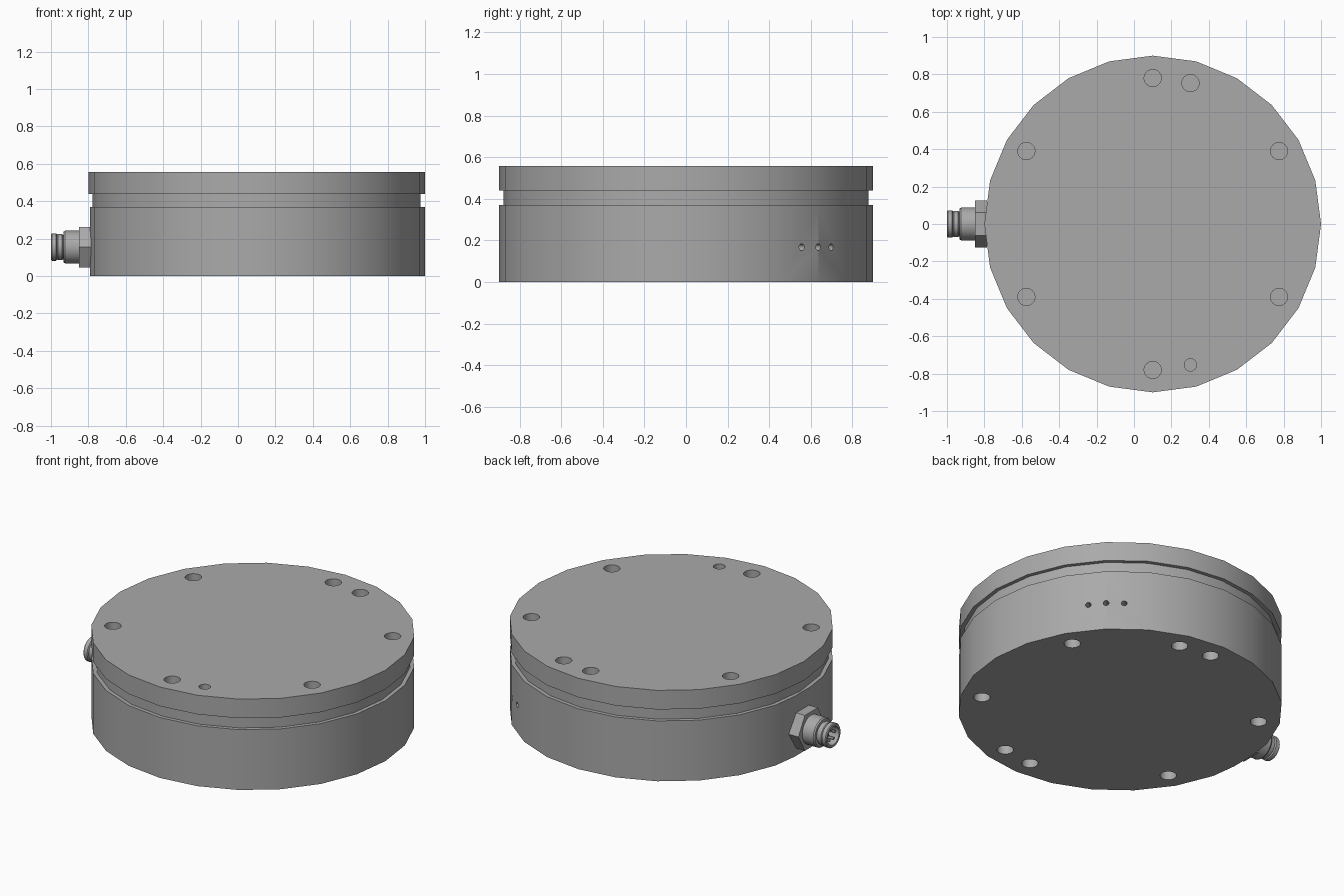
import bpy, bmesh, math
from mathutils import Matrix, Vector

if "Cube" in bpy.data.objects:
    bpy.data.objects.remove(bpy.data.objects["Cube"])

CX = 0.1          # housing axis
PLUG_Z = 0.155    # connector axis height


def material(name, v):
    m = bpy.data.materials.new(name)
    m.diffuse_color = (v, v, v, 1)
    m.use_nodes = True
    m.node_tree.nodes["Principled BSDF"].inputs["Base Color"].default_value = m.diffuse_color
    return m


steel = material("steel grey", 0.40)


def add_object(name, bm, mat=steel):
    bmesh.ops.recalc_face_normals(bm, faces=bm.faces)
    me = bpy.data.meshes.new(name)
    bm.to_mesh(me)
    bm.free()
    ob = bpy.data.objects.new(name, me)
    bpy.context.collection.objects.link(ob)
    if mat:
        me.materials.append(mat)
    return ob


def smooth(ob):
    bpy.ops.object.select_all(action='DESELECT')
    bpy.context.view_layer.objects.active = ob
    ob.select_set(True)
    bpy.ops.object.shade_smooth_by_angle(angle=math.radians(30))


def lathe(profile, sides, matrix):
    """Turn (radius, height) points into a capped solid."""
    bm = bmesh.new()
    rings = []
    for r, h in profile:
        rings.append([bm.verts.new(matrix @ Vector((
            r * math.cos(2 * math.pi * i / sides),
            r * math.sin(2 * math.pi * i / sides), h))) for i in range(sides)])
    for a, b in zip(rings, rings[1:]):
        for i in range(sides):
            j = (i + 1) % sides
            bm.faces.new((a[i], a[j], b[j], b[i]))
    bm.faces.new(rings[0])
    bm.faces.new(rings[-1])
    return bm


def cylinder(bm, radius, depth, matrix, sides=24):
    bmesh.ops.create_cone(bm, cap_ends=True, segments=sides, radius1=radius,
                          radius2=radius, depth=depth, matrix=matrix)


def cut(ob, bm):
    cutter = add_object("cutter", bm, None)
    cutter.hide_render = True
    mod = ob.modifiers.new("cut", 'BOOLEAN')
    mod.operation, mod.solver, mod.object = 'DIFFERENCE', 'EXACT', cutter
    bpy.context.view_layer.objects.active = ob
    bpy.ops.object.modifier_apply(modifier=mod.name)
    bpy.data.objects.remove(cutter)


# Housing: base drum, groove and cover in one turned profile
housing = add_object("housing", lathe(
    [(0.9, 0), (0.9, 0.37), (0.877, 0.37), (0.877, 0.44), (0.9, 0.44), (0.9, 0.557)],
    24, Matrix.Translation((CX, 0, 0))))

holes = bmesh.new()
# Six bolt holes and two dowel holes, blind from the top and from the bottom
spots = [(30 + 60 * i, 0.046, 0.046) for i in range(6)]
spots += [(75, 0.046, 0.046), (-75, 0.033, 0.046)]
for deg, r_top, r_bottom in spots:
    a = math.radians(deg)
    x, y = CX + 0.78 * math.cos(a), 0.78 * math.sin(a)
    cylinder(holes, r_top, 0.3, Matrix.Translation((x, y, 0.557)))
    cylinder(holes, r_bottom, 0.3, Matrix.Translation((x, y, 0)))
# Three small side holes
out = Vector((1, 1, 0)).normalized()
side = Vector((-1, 1, 0)).normalized()
turn = out.to_track_quat('Z', 'Y').to_matrix().to_4x4()
for k in (-1, 0, 1):
    p = Vector((CX, 0, 0.167)) + out * 0.9 + side * 0.1 * k
    cylinder(holes, 0.016, 0.16, Matrix.Translation(p) @ turn, 16)
# Flat seat for the connector on the base drum
bmesh.ops.create_cube(holes, size=1, matrix=Matrix.Translation((-0.84, 0, 0.16))
                      @ Matrix.Diagonal((0.1, 0.6, 0.42, 1)))
cut(housing, holes)
smooth(housing)

# Connector parts share an axis that points towards -x
axis = Matrix.Translation((0, 0, PLUG_Z)) @ Matrix.Rotation(-math.pi / 2, 4, 'Y')
nut = add_object("hex_nut", lathe(
    [(0.125, 0.785), (0.125, 0.85)], 6, axis @ Matrix.Rotation(math.pi / 2, 4, 'Z')))
smooth(nut)

# Stepped connector shell with an open socket
shell = add_object("connector_shell", lathe(
    [(0.088, 0.84), (0.088, 0.924), (0.082, 0.932), (0.066, 0.932), (0.066, 0.938),
     (0.07, 0.94), (0.07, 0.963), (0.066, 0.967), (0.073, 0.972), (0.073, 0.995),
     (0.068, 1.0), (0.055, 1.0), (0.055, 0.93)], 32, axis))
smooth(shell)

# Contact pins inside the socket
pins = bmesh.new()
for i in range(5):
    a = 2 * math.pi * i / 5
    cylinder(pins, 0.008, 0.06, axis @ Matrix.Translation(
        (0.033 * math.cos(a), 0.033 * math.sin(a), 0.958)), 12)
smooth(add_object("contact_pins", pins))
# Keying rib on the socket wall
key = bmesh.new()
bmesh.ops.create_cube(key, size=1, matrix=axis @ Matrix.Translation((0.052, 0, 0.96))
                      @ Matrix.Diagonal((0.012, 0.014, 0.06, 1)))
add_object("socket_key", key)
